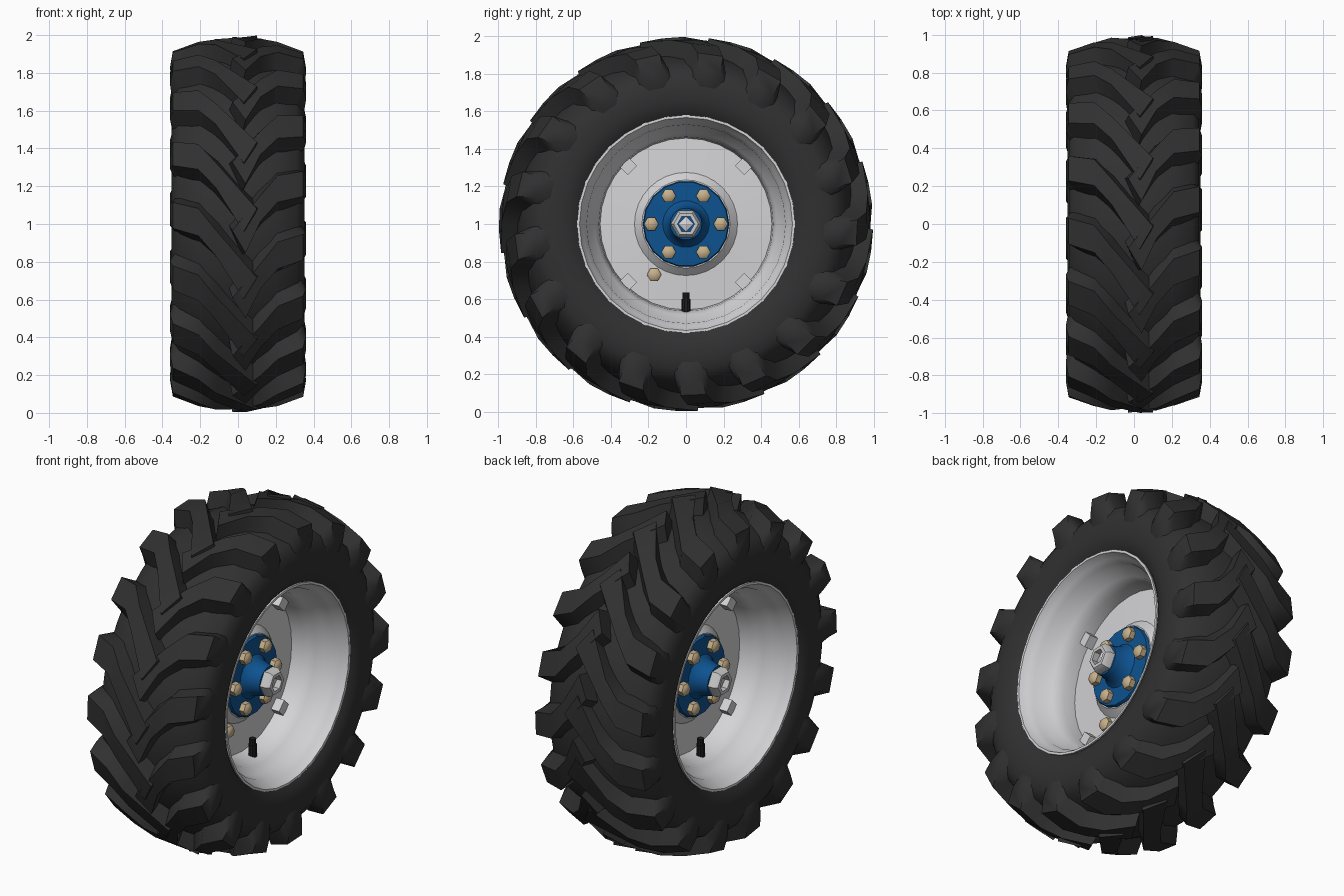
import bpy, bmesh, math
from mathutils import Matrix, Vector

if "Cube" in bpy.data.objects:
    bpy.data.objects.remove(bpy.data.objects["Cube"])

def material(name, col):
    m = bpy.data.materials.new(name)
    m.diffuse_color = (*col, 1)
    m.use_nodes = True
    m.node_tree.nodes["Principled BSDF"].inputs["Base Color"].default_value = m.diffuse_color
    return m

RUBBER = material("rubber black", (0.03, 0.03, 0.03))
RIM = material("rim light grey", (0.66, 0.66, 0.68))
BLUE = material("hub blue", (0.004, 0.085, 0.28))
TAN = material("bolt tan", (0.57, 0.44, 0.26))
STEEL = material("steel grey", (0.58, 0.58, 0.59))
BLACK = material("valve black", (0.012, 0.012, 0.012))

def polar(x, r, a):
    """Point on the wheel: a = 0 faces the front, a = 90 degrees is the top."""
    return (x, -r * math.cos(a), 1 + r * math.sin(a))

def finish(name, bm, mat, angle=35):
    bmesh.ops.remove_doubles(bm, verts=bm.verts, dist=1e-5)
    bmesh.ops.recalc_face_normals(bm, faces=bm.faces)
    me = bpy.data.meshes.new(name)
    bm.to_mesh(me)
    bm.free()
    me.materials.append(mat)
    me.shade_smooth()
    me.set_sharp_from_angle(angle=math.radians(angle))
    ob = bpy.data.objects.new(name, me)
    bpy.context.collection.objects.link(ob)
    return ob

def lathe(name, profile, mat, segs, closed=False, angle=35):
    """Spin a list of (radius, x) points around the axle."""
    bm = bmesh.new()
    rings = [[bm.verts.new(polar(x, r, 2 * math.pi * i / segs)) for i in range(segs)]
             for r, x in profile]
    pairs = list(zip(rings, rings[1:])) + ([(rings[-1], rings[0])] if closed else [])
    for a, b in pairs:
        for i in range(segs):
            j = (i + 1) % segs
            bm.faces.new((a[i], a[j], b[j], b[i]))
    return finish(name, bm, mat, angle)

def both(half):
    """Complete a half profile with its mirror image across x = 0."""
    return half + [(r, -x) for r, x in reversed(half) if x != 0]

# tyre carcass, open at the beads
lathe("tyre_carcass", both([(0.56, 0.30), (0.60, 0.335), (0.66, 0.35), (0.72, 0.352),
                            (0.78, 0.342), (0.83, 0.31), (0.88, 0.20), (0.905, 0.08),
                            (0.91, 0)]), RUBBER, 51, angle=60)

# tread lugs: chevron bars on each side, staggered by half a pitch
LUGS = 17
PITCH = 2 * math.pi / LUGS

def lug_row(name, side, tip, tip_angle, shift):
    # top x, top r, base x, base r, angle, half width top, half width base, end skew
    stations = [(tip, 0.998, tip - 0.02, 0.89, tip_angle, 0.06, 0.09, 0.07),
                (0.12, 0.984, 0.10, 0.865, 0.27, 0.07, 0.125, 0),
                (0.21, 0.964, 0.20, 0.84, 0.38, 0.075, 0.135, 0),
                (0.345, 0.915, 0.29, 0.80, 0.42, 0.075, 0.13, 0),
                (0.36, 0.83, 0.33, 0.77, 0.43, 0.07, 0.12, 0),
                (0.346, 0.71, 0.335, 0.70, 0.43, 0.05, 0.09, 0)]
    bm = bmesh.new()
    for k in range(LUGS):
        a0 = k * PITCH + shift
        secs = []
        for tx, tr, bx, br, a, tw, bw, skew in stations:
            pts = [(bx + skew, br, -bw), (tx + skew, tr, -tw), (tx, tr, tw), (bx, br, bw)]
            secs.append([bm.verts.new(polar(side * x, r, a0 + a + d)) for x, r, d in pts])
        for s, t in zip(secs, secs[1:]):
            for i in range(3):
                bm.faces.new((s[i], s[i + 1], t[i + 1], t[i]))
        bm.faces.new(secs[0])
        bm.faces.new(secs[-1])
    finish(name, bm, RUBBER, 50)

lug_row("left_tread_lugs", -1, -0.10, 0.02, 0)
lug_row("right_tread_lugs", 1, -0.03, 0.09, PITCH / 2)

# rim: stepped barrel with rolled lips
inner = both([(0.582, 0.31), (0.582, 0.328), (0.568, 0.328), (0.55, 0.285), (0.53, 0.26),
              (0.522, 0.20), (0.485, 0.165), (0.465, 0.10), (0.455, 0)])
lathe("rim", inner + [(0.56, -0.28), (0.54, -0.2), (0.54, 0.2), (0.56, 0.28)],
      RIM, 32, closed=True, angle=60)

# wheel disc, flat with a raised centre on both sides
lathe("wheel_disc", both([(0.20, 0.08), (0.235, 0.08), (0.275, 0.04), (0.46, 0.03)]), RIM, 32)

# blue hub with flange and long boss
lathe("hub", both([(0, 0.20), (0.085, 0.20), (0.09, 0.17), (0.105, 0.12),
                   (0.125, 0.10), (0.225, 0.098), (0.23, 0.09), (0.23, 0.075)]), BLUE, 18)

def box(bm, centre, size, turn=0):
    m = (Matrix.Translation(Vector(centre)) @ Matrix.Rotation(turn, 4, 'X')
         @ Matrix.Diagonal((*size, 1)))
    bmesh.ops.create_cube(bm, size=1, matrix=m)

def bolt(bm, x, y, z, side):
    """Hexagonal bolt head with a chamfered top, pointing along x."""
    m = Matrix.Translation((side * x, y, z)) @ Matrix.Rotation(side * math.pi / 2, 4, 'Y')
    for r1, r2, depth, off in ((0.039, 0.039, 0.035, 0.0), (0.039, 0.027, 0.012, 0.0235)):
        bmesh.ops.create_cone(bm, cap_ends=True, segments=6, radius1=r1, radius2=r2,
                              depth=depth, matrix=m @ Matrix.Translation((0, 0, off)))

for side, label in ((1, "right"), (-1, "left")):
    # six wheel bolts, plus one loose bolt on the right of the disc
    bm = bmesh.new()
    for k in range(6):
        a = k * math.pi / 3
        bolt(bm, 0.112, 0.185 * math.cos(a), 1 + 0.173 * math.sin(a), side)
    if side > 0:
        bolt(bm, 0.05, -0.17, 0.73, side)
    finish(label + "_wheel_bolts", bm, TAN, 50)

    # four brackets joining disc and rim
    bm = bmesh.new()
    for k in range(4):
        a = math.pi / 4 + k * math.pi / 2
        box(bm, polar(side * 0.05, 0.435, a), (0.07, 0.06, 0.07), -a)
    finish(label + "_disc_brackets", bm, RIM, 30)

    # hexagonal axle nut and spindle end
    lathe(label + "_axle_nut", [(0.045, side * 0.18), (0.082, side * 0.18), (0.082, side * 0.235),
                                (0.066, side * 0.255), (0.045, side * 0.255)],
          STEEL, 6, closed=True, angle=35)
    lathe(label + "_spindle", [(0.042, side * 0.19), (0.042, side * 0.225), (0, side * 0.235)],
          RIM, 4, angle=20)

    # valve stem
    bm = bmesh.new()
    for r, h, z in ((0.024, 0.07, 0.565), (0.019, 0.04, 0.615)):
        bmesh.ops.create_cone(bm, cap_ends=True, segments=10, radius1=r, radius2=r, depth=h,
                              matrix=Matrix.Translation((side * 0.095, 0, z)))
    finish(label + "_valve", bm, BLACK)
